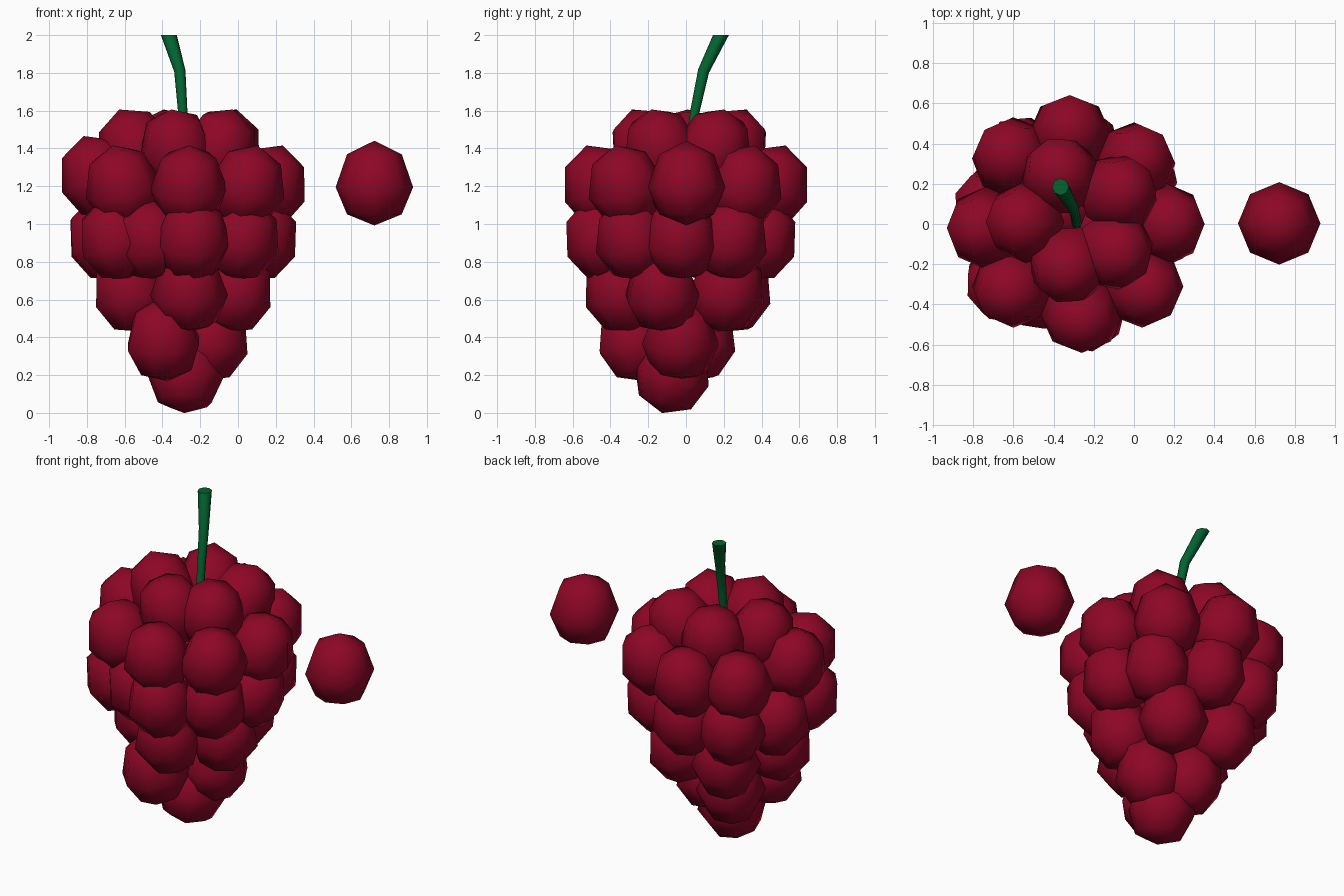
import bpy, bmesh, math
from mathutils import Matrix, Vector

if "Cube" in bpy.data.objects:
    bpy.data.objects.remove(bpy.data.objects["Cube"])


def material(name, rgb):
    m = bpy.data.materials.new(name)
    m.diffuse_color = (*rgb, 1)
    m.use_nodes = True
    m.node_tree.nodes["Principled BSDF"].inputs["Base Color"].default_value = m.diffuse_color
    return m


RED = material("grape red", (0.27, 0.002, 0.019))
GREEN = material("stem green", (0.001, 0.125, 0.030))


# Egg shaped grape: 8 x 4 sphere, taller above its middle than below
def grape_mesh():
    bm = bmesh.new()
    bmesh.ops.create_uvsphere(bm, u_segments=8, v_segments=4, radius=0.205)
    for v in bm.verts:
        v.co.z *= 1.2 if v.co.z > 0 else 0.99
    for f in bm.faces:
        f.smooth = True
    me = bpy.data.meshes.new("grape")
    bm.to_mesh(me)
    bm.free()
    me.materials.append(RED)
    return me


GRAPE = grape_mesh()


def add_grape(name, pos, angle=0.0, tilt=0.0):
    ob = bpy.data.objects.new(name, GRAPE)
    ob.matrix_world = (Matrix.Translation(pos) @ Matrix.Rotation(angle, 4, 'Z')
                       @ Matrix.Rotation(math.radians(tilt), 4, 'Y'))
    bpy.context.collection.objects.link(ob)


# Rings of the bunch: centre x, centre y, height, radius, count, start angle, tilt,
# and small shifts (index -> x, y, z) that make the rings uneven
rings = [
    (-0.292, 0.01, 1.378, 0.235, 5, 180, 22,
     {0: (-0.01, 0, 0), 1: (0.04, 0.015, 0), 3: (0.02, 0, 0)}),
    (-0.29, 0.0, 1.183, 0.447, 8, 0, 19,
     {1: (-0.02, -0.01, 0), 2: (-0.03, 0, 0), 3: (0, 0.015, 0),
      4: (0, -0.02, 0.05), 6: (0.03, 0, 0), 7: (0.02, 0, 0)}),
    (-0.285, -0.025, 0.90, 0.395, 9, 0, 21,
     {2: (-0.055, 0.02, 0), 3: (-0.085, 0.02, 0), 4: (-0.045, -0.025, 0),
      5: (0.015, -0.13, 0), 6: (0.025, 0.035, 0), 7: (-0.025, -0.025, 0)}),
    (-0.29, -0.035, 0.623, 0.29, 5, -18, 18,
     {1: (0, 0.015, 0), 2: (0, 0.05, 0), 4: (0.03, -0.01, 0)}),
    (-0.30, -0.08, 0.365, 0.165, 3, -113, 15,
     {0: (-0.03, -0.04, 0), 1: (-0.01, 0.03, 0), 2: (0.035, 0.01, 0)}),
]
for r, (cx, cy, z, rad, n, start, tilt, shifts) in enumerate(rings):
    for i in range(n):
        a = math.radians(start + 360 * i / n)
        pos = Vector((cx + rad * math.cos(a), cy + rad * math.sin(a), z))
        pos += Vector(shifts.get(i, (0, 0, 0)))
        add_grape(f"grape_ring{r + 1}_{i + 1}", pos, a, tilt)

# Tip of the bunch and the loose grape
add_grape("grape_tip", (-0.275, -0.075, 0.195), math.radians(80), 15)
add_grape("loose_grape", (0.722, 0.003, 1.195))

# Bent stem, widening to a level cut end: centre and radius of each section
path = [((-0.285, 0.0, 1.25), 0.024), ((-0.293, 0.048, 1.60), 0.025),
        ((-0.308, 0.093, 1.81), 0.030), ((-0.366, 0.185, 2.0), 0.042)]
SIDES = 8
bm = bmesh.new()
sections = []
for i, (c, rad) in enumerate(path):
    d = Vector((0, 0, 1)) if i == 3 else \
        Vector(path[i + 1][0]) - Vector(path[max(i - 1, 0)][0])
    q = Vector((0, 0, 1)).rotation_difference(d.normalized())
    sections.append([bm.verts.new(Vector(c) + q @ Vector((
        rad * math.cos(k * math.tau / SIDES), rad * math.sin(k * math.tau / SIDES), 0)))
        for k in range(SIDES)])
for lo, hi in zip(sections, sections[1:]):
    for k in range(SIDES):
        j = (k + 1) % SIDES
        bm.faces.new((lo[k], lo[j], hi[j], hi[k])).smooth = True
bm.faces.new(sections[-1])
bm.faces.new(sections[0][::-1])
# keep the cut end crisp
for e in bm.edges:
    if any(len(f.verts) == SIDES for f in e.link_faces):
        e.smooth = False
me = bpy.data.meshes.new("stem")
bm.to_mesh(me)
bm.free()
me.materials.append(GREEN)
bpy.context.collection.objects.link(bpy.data.objects.new("stem", me))
